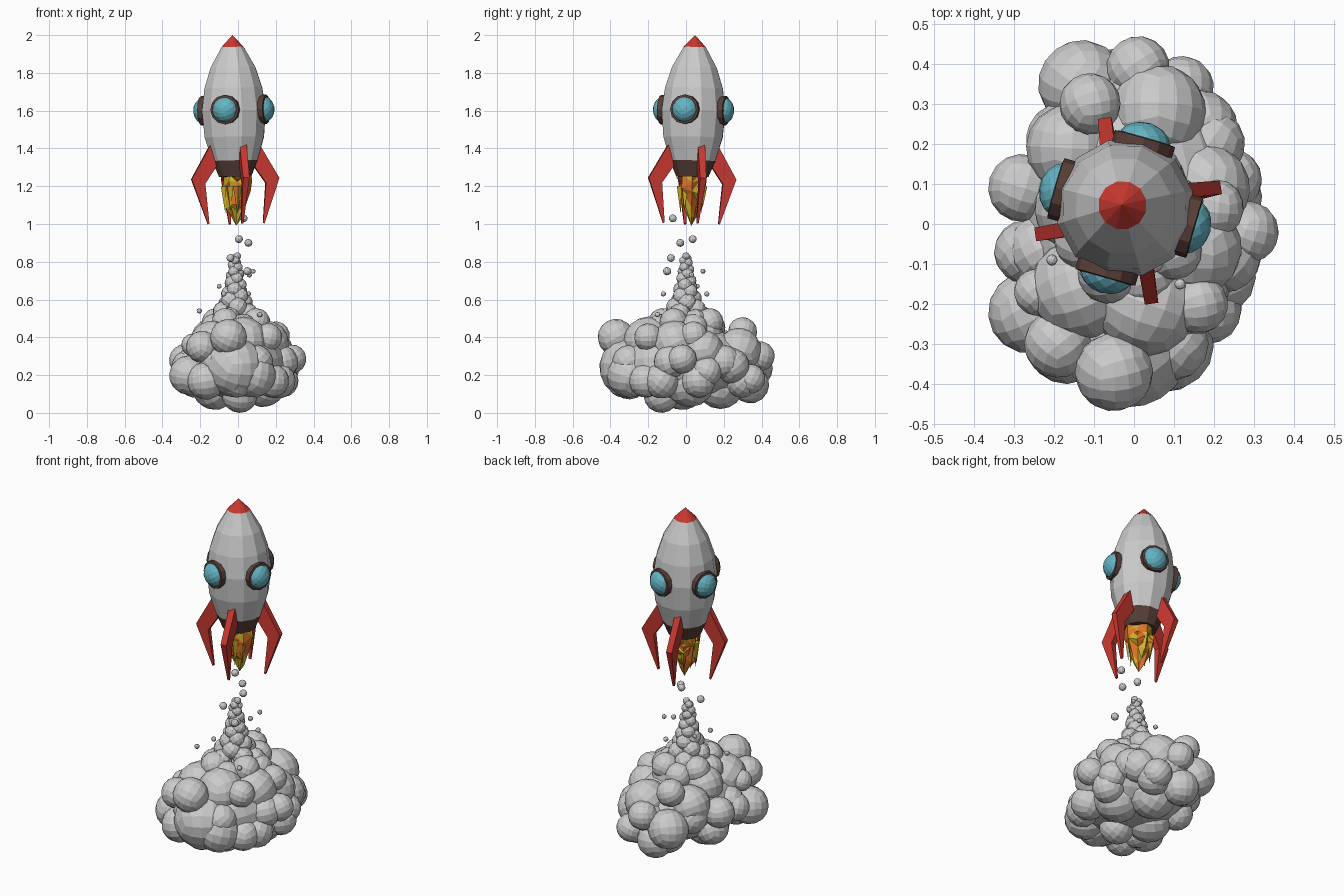
import bpy, bmesh, math, random
from mathutils import Matrix, Vector, Euler

if "Cube" in bpy.data.objects:
    bpy.data.objects.remove(bpy.data.objects["Cube"])

random.seed(7)
# Leaning axis of the rocket
UP = Vector((0, 0, 1))
LEAN = Matrix.Rotation(UP.angle(Vector((-0.02, 0.02, 1))), 4, Vector((-1, -1, 0)))
SPIN = Matrix.Rotation(math.radians(-16), 4, 'Z')
ROCKET = Matrix.Translation((-0.020, 0.038, 1.5)) @ LEAN @ Matrix.Translation((0, 0, -1.5))


def material(name, r, g, b):
    m = bpy.data.materials.new(name)
    m.diffuse_color = (r, g, b, 1)
    m.use_nodes = True
    m.node_tree.nodes["Principled BSDF"].inputs["Base Color"].default_value = m.diffuse_color
    return m


RED = material("red", 0.58, 0.04, 0.03)
BROWN = material("brown", 0.10, 0.05, 0.04)
TEAL = material("teal", 0.13, 0.45, 0.54)
YELLOW = material("yellow", 0.65, 0.45, 0.02)
ORANGE = material("orange", 0.70, 0.17, 0.02)


def finish(name, bm, mats=(), matrix=None):
    if matrix:
        bm.transform(matrix)
    bmesh.ops.recalc_face_normals(bm, faces=bm.faces)
    me = bpy.data.meshes.new(name)
    bm.to_mesh(me)
    bm.free()
    for m in mats:
        me.materials.append(m)
    ob = bpy.data.objects.new(name, me)
    bpy.context.collection.objects.link(ob)
    return ob


def lathe(bm, profile, sides=12, jitter=0.0):
    """Rings of (radius, z); radius 0 closes to a point."""
    rings = []
    for r, z in profile:
        if r == 0:
            rings.append([bm.verts.new((0, 0, z))] * sides)
            continue
        ring = []
        for i in range(sides):
            a = 2 * math.pi * i / sides
            k = r * (1 + random.uniform(-jitter, jitter))
            ring.append(bm.verts.new((k * math.cos(a), k * math.sin(a),
                                      z + random.uniform(-jitter, jitter) * 0.1)))
        rings.append(ring)
    for a, b in zip(rings, rings[1:]):
        for i in range(sides):
            j = (i + 1) % sides
            bm.faces.new(list(dict.fromkeys((a[i], a[j], b[j], b[i]))))
    for ring in (rings[0], rings[-1]):
        if ring[0] is not ring[1]:
            bm.faces.new(ring)


def ball(bm, pos, r, cuts=3):
    """Faceted quad ball, randomly turned."""
    tmp = bmesh.new()
    bmesh.ops.create_cube(tmp, size=2)
    bmesh.ops.subdivide_edges(tmp, edges=tmp.edges[:], cuts=cuts, use_grid_fill=True)
    turn = Euler([random.uniform(0, 6.28) for _ in range(3)]).to_matrix()
    new = {}
    for v in tmp.verts:
        d = Vector([math.tan(c * math.pi / 4) for c in v.co]).normalized()
        new[v] = bm.verts.new(Vector(pos) + turn @ d * r)
    for f in tmp.faces:
        bm.faces.new([new[v] for v in f.verts])
    tmp.free()


# Rocket hull, nose cone and nozzle band
for name, profile, mats in (
        ("hull", [(0.060, 1.938), (0.122, 1.83), (0.158, 1.72), (0.174, 1.6),
                  (0.162, 1.46), (0.124, 1.335)], []),
        ("nose_cone", [(0, 2.0), (0.061, 1.937)], [RED]),
        ("nozzle_band", [(0.124, 1.335), (0.088, 1.25)], [BROWN])):
    bm = bmesh.new()
    lathe(bm, profile)
    finish(name, bm, mats, ROCKET @ SPIN)

# Four portholes: frame and domed glass
for k in range(4):
    face_out = (ROCKET @ Matrix.Rotation(math.radians(-16 + 90 * k), 4, 'Z')
                @ Matrix.Translation((0, 0, 1.603)) @ Matrix.Rotation(math.pi / 2, 4, 'Y'))
    bm = bmesh.new()
    lathe(bm, [(0.078, 0.145), (0.078, 0.18), (0.066, 0.182)])
    finish(f"window_frame_{k + 1}", bm, [BROWN], face_out)
    bm = bmesh.new()
    ball(bm, (0, 0, 0), 0.070)
    bm.transform(Matrix.Translation((0, 0, 0.163)) @ Matrix.Diagonal((1, 1, 0.83, 1)))
    finish(f"window_glass_{k + 1}", bm, [TEAL], face_out)

# Four swept fins (r, z, sideways shift, half thickness), thinning to the tip
FIN = [(0.135, 1.42, .027, .019), (0.238, 1.24, .026, .017), (0.153, 1.0, .012, .006),
       (0.145, 1.005, .012, .006), (0.166, 1.215, .026, .017), (0.105, 1.305, .027, .019)]
for k in range(4):
    bm = bmesh.new()
    sides = [[bm.verts.new((r, s + d * t, z)) for r, z, s, t in FIN] for d in (-1, 1)]
    for s in sides:
        bm.faces.new(s)
    for i in range(len(FIN)):
        j = (i + 1) % len(FIN)
        bm.faces.new((sides[0][i], sides[0][j], sides[1][j], sides[1][i]))
    finish(f"fin_{k + 1}", bm, [RED],
           ROCKET @ Matrix.Rotation(math.radians(8 + 90 * k), 4, 'Z'))

# Flame: jagged core with hanging spikes
bm = bmesh.new()
lathe(bm, [(0.070, 1.26), (0.074, 1.21), (0.066, 1.16), (0.048, 1.10), (0.025, 1.05),
           (0, 0.99)], 9, 0.25)
for i in range(9):
    a = i * 2 * math.pi / 9
    low = random.uniform(1.04, 1.13)
    out = Vector((math.cos(a), math.sin(a), 0))
    side = Vector((-out.y, out.x, 0)) * 0.024
    top = out * 0.06 + UP * 1.2
    base = [bm.verts.new(p) for p in (top + side, top - side, top + out * 0.022)]
    tip = bm.verts.new(out * 0.058 + UP * low)
    bm.faces.new(base)
    for j in range(3):
        bm.faces.new((base[j], base[(j + 1) % 3], tip))
bmesh.ops.triangulate(bm, faces=bm.faces[:])
for f in bm.faces:
    f.material_index = int(random.random() < 0.4)
finish("flame", bm, [YELLOW, ORANGE], ROCKET)

# Smoke cloud: large billows (x, y, z, radius)
BILLOWS = [
    (-.13, .35, .24, .11), (-.11, .30, .43, .077), (.01, .39, .30, .08), (.06, .28, .33, .12),
    (.165, .24, .25, .095), (.12, .34, .18, .08), (.18, .09, .33, .11), (.285, -.02, .285, .077),
    (.21, -.13, .17, .095), (.16, -.20, .40, .075), (-.05, -.37, .40, .098), (-.015, -.30, .24, .16),
    (.08, -.30, .20, .12), (-.26, -.22, .20, .105), (-.17, -.30, .17, .10), (-.24, -.17, .36, .06),
    (-.28, .09, .28, .085), (-.27, -.07, .25, .08), (-.16, .19, .33, .11), (.24, .11, .22, .08),
    (.01, -.13, .095, .095), (.02, .18, .15, .13), (-.04, .34, .15, .10), (.03, -.20, .38, .13),
    (-.13, -.16, .36, .13), (-.12, -.02, .14, .125), (.13, .02, .16, .13), (-.14, .04, .39, .11),
    (.02, .08, .41, .12), (-.19, -.30, .35, .085), (.15, -.06, .37, .12), (.2, .04, .41, .075)]
bm = bmesh.new()
for x, y, z, r in BILLOWS:
    ball(bm, (x, y, z), r)
# Rim of smaller billows filling the gaps
for i in range(14):
    a = i * 2 * math.pi / 14 + 0.2
    ball(bm, (0.235 * math.cos(a), 0.33 * math.sin(a), 0.17 + 0.10 * (i % 2)), 0.09)
# Shoulder billows below the column
for i in range(8):
    a = i * math.pi / 4 + 0.3
    ball(bm, (-0.01 + 0.12 * math.cos(a), 0.14 * math.sin(a), 0.45 + 0.03 * (i % 2)), 0.075)
finish("smoke_cloud", bm)

# Filled heart of the cloud
bm = bmesh.new()
ball(bm, (0, 0, 0), 1, 5)
finish("smoke_core", bm, (),
       Matrix.Translation((0, 0, 0.26)) @ Matrix.Diagonal((0.27, 0.37, 0.20, 1)))

# Smoke column, widening down into the cloud
bm = bmesh.new()
for i in range(30):
    t = i / 29
    z = 0.83 - 0.34 * t
    spread = 0.012 + 0.02 * t + 0.07 * t ** 4
    a = i * 2.4
    ball(bm, (-0.015 + spread * math.cos(a), spread * math.sin(a), z), 0.02 + 0.04 * t, 2)
finish("smoke_column", bm)

# Loose puffs above and around the column
PUFFS = [
    (.03, -.07, 1.03, .021), (.005, .035, .92, .021), (.055, -.03, .90, .021),
    (-.04, -.08, .82, .021), (.08, .09, .75, .013), (.05, -.10, .75, .022),
    (-.10, .06, .67, .013), (-.075, -.12, .63, .014), (.055, .11, .63, .014),
    (-.205, -.09, .54, .014), (.115, -.15, .52, .014), (.06, .03, .73, .014)]
bm = bmesh.new()
for x, y, z, r in PUFFS:
    ball(bm, (x, y, z), r, 2)
finish("smoke_puffs", bm)
